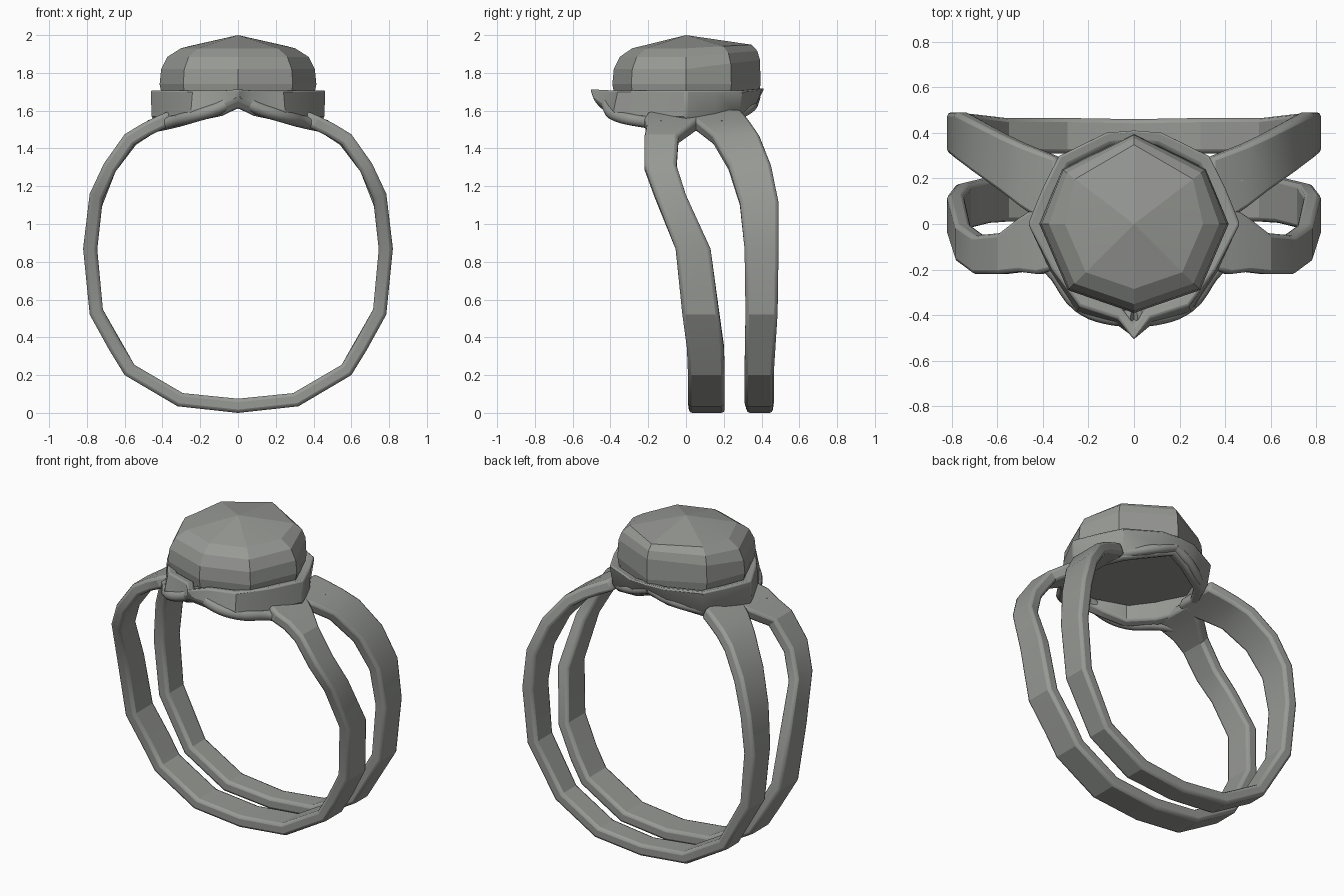
import bpy
import bmesh
from mathutils import Vector

cube = bpy.data.objects.get("Cube")
if cube:
    bpy.data.objects.remove(cube, do_unlink=True)

metal = bpy.data.materials.new("warm grey metal")
metal.use_nodes = True
GREY = (0.31, 0.32, 0.30, 1)
metal.diffuse_color = GREY
metal.node_tree.nodes["Principled BSDF"].inputs["Base Color"].default_value = GREY


def make_active(obj):
    bpy.ops.object.select_all(action='DESELECT')
    obj.select_set(True)
    bpy.context.view_layer.objects.active = obj


def finish(obj, bevel=0, angle=0.35):
    """Shade, colour and optionally round the edges of a part."""
    obj.data.materials.clear()
    obj.data.materials.append(metal)
    make_active(obj)
    if bevel:
        mod = obj.modifiers.new("soft edges", 'BEVEL')
        mod.width = bevel
        mod.segments = 2
        mod.limit_method = 'ANGLE'
        mod.angle_limit = 0.8
    bpy.ops.object.shade_smooth_by_angle(angle=angle)


def loft(name, rings, wrap_rings=False, apex=None, bevel=0, angle=0.35):
    """Skin closed rings of points: a torus if wrapped, else capped or pointed."""
    bm = bmesh.new()
    loops = [[bm.verts.new(p) for p in ring] for ring in rings]
    pairs = list(zip(loops, loops[1:]))
    n = len(loops[0])
    if wrap_rings:
        pairs.append((loops[-1], loops[0]))
    else:
        bm.faces.new(loops[0])
        if apex is None:
            bm.faces.new(loops[-1])
        else:
            tip = bm.verts.new(apex)
            for i in range(n):
                bm.faces.new((loops[-1][i], loops[-1][(i + 1) % n], tip))
    for a, b in pairs:
        for i in range(n):
            j = (i + 1) % n
            bm.faces.new((a[i], a[j], b[j], b[i]))
    bmesh.ops.recalc_face_normals(bm, faces=bm.faces)
    mesh = bpy.data.meshes.new(name)
    bm.to_mesh(mesh)
    bm.free()
    obj = bpy.data.objects.new(name, mesh)
    bpy.context.collection.objects.link(obj)
    finish(obj, bevel, angle)


def mirrored(half):
    """Complete a half outline that starts and ends on x = 0."""
    return half + [(-p[0], *p[1:]) for p in half[-2:0:-1]]


def band(name, stations, thickness=0.075):
    """Flat strip round the finger; stations are outer x, z, front y, back y."""
    path = [(-x, z, a, b) for x, z, a, b in stations[:0:-1]] + stations
    rings = []
    for x, z, front, back in path:
        inward = Vector((-x, 0, 0.83 - z)).normalized() * thickness
        ring = []
        for y, depth in ((front, 0), (back, 0), (back, 1), (front, 1)):
            ring.append(Vector((x, y, z)) + inward * depth)
        rings.append(ring)
    loft(name, rings, bevel=0.018)


# Two bands, from the bottom centre up to the setting
band("front_band", [
    (0, 0.0, 0.015, 0.205), (0.32, 0.035, 0.01, 0.205), (0.60, 0.20, 0.01, 0.205),
    (0.68, 0.33, 0.005, 0.20), (0.785, 0.52, -0.02, 0.175), (0.82, 0.87, -0.055, 0.13),
    (0.785, 1.16, -0.165, 0.0), (0.71, 1.32, -0.22, -0.05), (0.60, 1.475, -0.22, -0.04),
    (0.51, 1.53, -0.21, 0.03), (0.43, 1.57, -0.22, 0.08), (0.36, 1.60, -0.20, 0.08)])
band("back_band", [
    (0, 0.0, 0.32, 0.46), (0.32, 0.035, 0.31, 0.465), (0.60, 0.20, 0.31, 0.465),
    (0.785, 0.52, 0.315, 0.485), (0.82, 0.87, 0.31, 0.49), (0.79, 1.12, 0.285, 0.49),
    (0.71, 1.32, 0.225, 0.45), (0.59, 1.475, 0.14, 0.39),
    (0.50, 1.535, 0.07, 0.35), (0.42, 1.575, 0.02, 0.32), (0.34, 1.61, 0.02, 0.29)])

# Hollow setting with a pointed front and a saddle shaped underside
rim = mirrored([(0, -0.515, 1.715), (0.07, -0.415, 1.71), (0.24, -0.36, 1.71),
                (0.36, -0.20, 1.71), (0.465, 0, 1.71), (0.40, 0.16, 1.71),
                (0.33, 0.30, 1.71), (0.12, 0.405, 1.72), (0, 0.415, 1.72)])
waist = mirrored([(0, -0.49, 1.66), (0.09, -0.435, 1.62), (0.25, -0.385, 1.59),
                  (0.37, -0.20, 1.57), (0.46, 0, 1.57), (0.40, 0.15, 1.57),
                  (0.32, 0.28, 1.58), (0.12, 0.37, 1.63), (0, 0.39, 1.67)])
hem = [(x * 0.92, y * 0.92, max(1.505, z - 0.05)) for x, y, z in waist]
inner_hem = [(x * 0.87, y * 0.87, z + 0.015) for x, y, z in hem]
inner_rim = [(x * 0.87, y * 0.87, z - 0.01) for x, y, z in rim]
loft("setting", [rim, waist, hem, inner_hem, inner_rim], wrap_rings=True,
     bevel=0.012, angle=0.6)

# Faceted domed stone: low walls, sloping shoulder, shallow pointed crown
girdle = mirrored([(0, -0.39), (0.29, -0.29), (0.415, 0), (0.315, 0.24), (0, 0.395)])
stone = []
for scale, z in ((0.96, 1.655), (1, 1.74), (0.98, 1.82), (0.90, 1.885), (0.73, 1.93)):
    ring = []
    for x, y in girdle:
        # The back shoulder is higher and squarer than the front
        lift = max(0, y / 0.39) * (z > 1.8)
        s = scale + (1 - scale) * 0.55 * lift
        ring.append((x * s, y * s, z + 0.27 * lift * (2 - z)))
    stone.append(ring)
loft("stone", stone, apex=(0, 0, 2), angle=0.15)


def rail(name, points, radius):
    """Rounded wire that follows the lower edge of the setting."""
    curve = bpy.data.curves.new(name, 'CURVE')
    curve.dimensions = '3D'
    curve.bevel_depth = radius
    curve.bevel_resolution = 2
    curve.resolution_u = 5
    curve.use_fill_caps = True
    spline = curve.splines.new('BEZIER')
    spline.bezier_points.add(len(points) - 1)
    for knot, p in zip(spline.bezier_points, points):
        knot.co = p
        knot.handle_left_type = knot.handle_right_type = 'AUTO'
    obj = bpy.data.objects.new(name, curve)
    bpy.context.collection.objects.link(obj)
    make_active(obj)
    bpy.ops.object.convert(target='MESH')
    finish(bpy.context.view_layer.objects.active, angle=0.8)


# Curling rails under the setting that run out into the bands
for side, s in (("left", 1), ("right", -1)):
    rail(side + "_front_rail", [(0, -0.41, 1.67), (s * 0.10, -0.41, 1.615),
                                (s * 0.24, -0.355, 1.57), (s * 0.37, -0.19, 1.535),
                                (s * 0.47, -0.13, 1.515)], 0.034)
    rail(side + "_back_rail", [(0, 0.365, 1.67), (s * 0.12, 0.345, 1.625),
                               (s * 0.28, 0.26, 1.575), (s * 0.38, 0.19, 1.55),
                               (s * 0.47, 0.19, 1.52)], 0.03)
